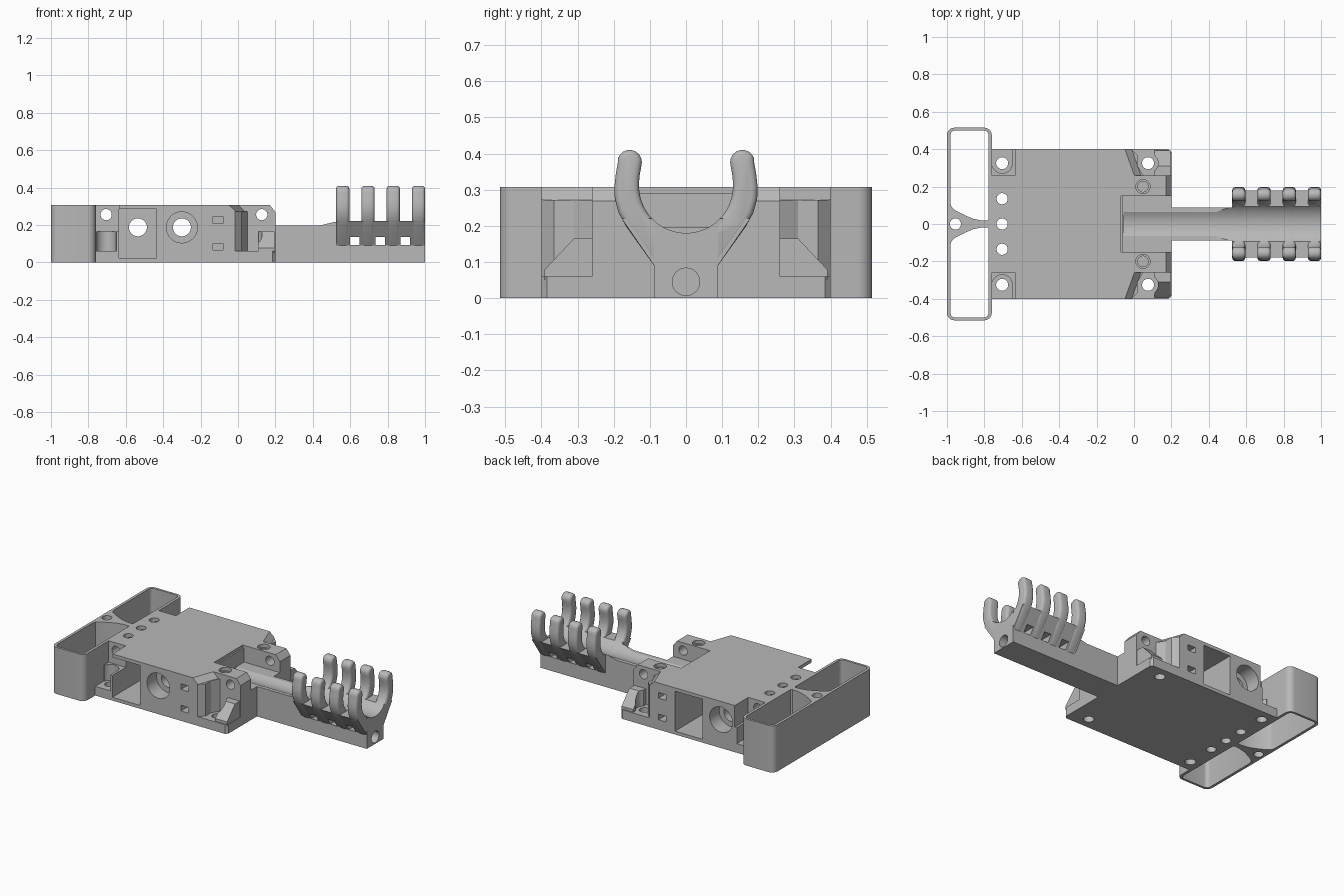
import bpy, bmesh
from math import sin, cos, pi, radians

if "Cube" in bpy.data.objects:
    bpy.data.objects.remove(bpy.data.objects["Cube"], do_unlink=True)

grey = bpy.data.materials.new("light grey plastic")
grey.use_nodes = True
grey.diffuse_color = (0.48, 0.48, 0.48, 1)
grey.node_tree.nodes["Principled BSDF"].inputs["Base Color"].default_value = grey.diffuse_color

AXES = {"X": lambda u, v, w: (w, u, v),
        "Y": lambda u, v, w: (u, w, v),
        "Z": lambda u, v, w: (u, v, w)}


def finish(bm, name):
    bmesh.ops.recalc_face_normals(bm, faces=bm.faces)
    mesh = bpy.data.meshes.new(name)
    bm.to_mesh(mesh)
    bm.free()
    mesh.materials.append(grey)
    obj = bpy.data.objects.new(name, mesh)
    bpy.context.collection.objects.link(obj)
    return obj


def prism(name, points, axis, lo, hi):
    """Extrude a flat outline along an axis."""
    bm = bmesh.new()
    place = AXES[axis]
    a = [bm.verts.new(place(u, v, lo)) for u, v in points]
    b = [bm.verts.new(place(u, v, hi)) for u, v in points]
    bm.faces.new(a)
    bm.faces.new(b)
    n = len(points)
    for i in range(n):
        j = (i + 1) % n
        bm.faces.new((a[i], a[j], b[j], b[i]))
    return finish(bm, name)


def hull(name, points):
    bm = bmesh.new()
    for p in points:
        bm.verts.new(p)
    bmesh.ops.convex_hull(bm, input=bm.verts)
    return finish(bm, name)


def rect(u0, u1, v0, v1):
    return [(u0, v0), (u1, v0), (u1, v1), (u0, v1)]


def arc(u, v, r, start, end, steps):
    span = radians(end - start) / steps
    return [(u + r * cos(radians(start) + span * i),
             v + r * sin(radians(start) + span * i)) for i in range(steps + 1)]


def circle(u, v, r, n=32):
    return arc(u, v, r, 0, 360, n)[:-1]


def apply_modifier(obj, mod):
    with bpy.context.temp_override(object=obj, active_object=obj, selected_objects=[obj]):
        bpy.ops.object.modifier_apply(modifier=mod.name)


def boolean(obj, tool, operation="DIFFERENCE"):
    mod = obj.modifiers.new("boolean", "BOOLEAN")
    mod.operation = operation
    mod.solver = "EXACT"
    mod.object = tool
    apply_modifier(obj, mod)
    bpy.data.objects.remove(tool, do_unlink=True)


def cut(obj, points, axis, lo, hi):
    boolean(obj, prism("cutter", points, axis, lo, hi))


TOP = 0.307

# Main body block with small corner chamfers at the arm end
body = prism("body", [(-0.77, -0.4), (0.185, -0.4), (0.2, -0.385), (0.2, 0.385),
                      (0.185, 0.4), (-0.77, 0.4)], "Z", 0, TOP)

# Slot for the arm, with a shallow lip, and the sloped end edge
cut(body, rect(-0.06, 0.3, -0.15, 0.15), "Z", 0.197, 0.4)
cut(body, rect(-0.07, -0.05, -0.15, 0.15), "Z", 0.29, 0.4)
cut(body, [(0.16, 0.32), (0.22, 0.32), (0.22, 0.243)], "Y", -0.3, 0.3)
cut(body, circle(0, 0.31, 0.13, 48), "X", -0.055, 0.3)

for s in (1, -1):
    def side(points):
        return [(x, y * s) for x, y in points]

    # Screw recess beside the handle
    cut(body, side(rect(-0.9, -0.635, 0.26, 0.5)), "Z", 0.165, 0.4)
    cut(body, side(rect(-0.9, -0.65, 0.31, 0.5)), "Z", 0.06, 0.2)
    cut(body, circle(-0.705, 0.325 * s, 0.054), "Z", 0.06, 0.2)

    # Faceted screw recess at the arm end and its bevelled upper edge
    cut(body, side([(-0.065, 0.45), (0.02, 0.365), (0.02, 0.31), (0.05, 0.26),
                    (0.3, 0.26), (0.3, 0.45)]), "Z", 0.06, 0.4)
    boolean(body, hull("cutter", [(x, y * s, z) for x, y, z in (
        (-0.08, 0.45, 0.32), (-0.011, 0.26, 0.32), (0.1, 0.26, 0.32),
        (0.1, 0.45, 0.32), (-0.03, 0.45, 0.272), (0.037, 0.26, 0.272),
        (0.1, 0.45, 0.272), (0.1, 0.26, 0.272))]))

    # Sloped gusset closing the end of that recess, scalloped round the screw
    gusset = prism("gusset", [(y * s, z) for y, z in (
        (0.25, 0.05), (0.392, 0.05), (0.392, 0.078), (0.31, 0.165), (0.25, 0.165))],
        "X", 0.11, 0.195)
    cut(gusset, circle(0.075, 0.325 * s, 0.054), "Z", 0.0, 0.3)
    boolean(body, gusset, "UNION")

    # Vertical screw holes
    cut(body, circle(-0.705, 0.325 * s, 0.032), "Z", -0.1, 0.4)
    cut(body, circle(0.075, 0.325 * s, 0.032), "Z", -0.1, 0.4)
    cut(body, circle(-0.705, 0.135 * s, 0.03), "Z", -0.1, 0.4)
    cut(body, circle(0.048, 0.2 * s, 0.038), "Z", 0.285, 0.4)
    cut(body, circle(0.048, 0.2 * s, 0.028), "Z", 0.1, 0.4)

    # Square pocket on one side lines up with a round socket on the other
    square, socket = (-0.535, -0.3) if s < 0 else (-0.3, -0.535)
    lo, hi = sorted((0.45 * s, -0.2 * s))
    cut(body, rect(square - 0.1, square + 0.1, 0.022, 0.285), "Y", lo, hi)
    lo, hi = sorted((0.45 * s, 0.3 * s))
    cut(body, circle(socket, 0.187, 0.083, 40), "Y", lo, hi)
    lo, hi = sorted((0.45 * s, 0.15 * s))
    cut(body, circle(socket, 0.187, 0.048), "Y", lo, hi)

    # Two small slots
    lo, hi = sorted((0.45 * s, 0.3 * s))
    for z in (0.207, 0.065):
        cut(body, rect(-0.135, -0.08, z, z + 0.037), "Y", lo, hi)

# Centre screw hole and the two cross holes
cut(body, circle(-0.705, 0, 0.03), "Z", -0.1, 0.4)
for x in (-0.705, 0.127):
    cut(body, circle(x, 0.255, 0.03), "Y", -0.5, 0.5)

# Handle frame: rounded outline, two open bays and a waisted bridge
outline = (arc(-0.8, 0.475, 0.04, 0, 90, 6) + arc(-0.96, 0.475, 0.04, 90, 180, 6)
           + arc(-0.96, -0.475, 0.04, 180, 270, 6) + arc(-0.8, -0.475, 0.04, 270, 360, 6))
handle = prism("handle_frame", outline, "Z", 0, TOP)
for s in (1, -1):
    bay = (arc(-0.803, 0.475, 0.025, 0, 90, 6) + arc(-0.957, 0.475, 0.025, 90, 180, 6)
           + [(-0.982, 0.115), (-0.975, 0.09), (-0.955, 0.073), (-0.9, 0.045),
              (-0.86, 0.028), (-0.82, 0.02), (-0.787, 0.018), (-0.778, 0.024)])
    cut(handle, [(x, y * s) for x, y in bay], "Z", -0.1, 0.4)
cut(handle, circle(-0.955, 0, 0.03), "Z", -0.1, 0.4)

# Arm with a groove along the top and a bore in its end
arm = prism("arm", [(0.18, 0), (1, 0), (1, 0.22), (0.53, 0.22), (0.44, 0.197), (0.18, 0.197)],
            "Y", -0.088, 0.088)
# Flared trough at the end of the arm
flare = [(0.088, 0.09), (0.178, 0.22), (-0.178, 0.22), (-0.088, 0.09)]
boolean(arm, prism("trough", flare, "X", 0.525, 0.999), "UNION")
cut(arm, circle(0, 0.31, 0.13, 48), "X", 0.1, 1.1)
cut(arm, circle(0, 0.045, 0.038), "X", 0.7, 1.1)
for x in (0.6, 0.735, 0.87):
    cut(arm, rect(x, x + 0.05, 0.092, 0.135), "Y", -0.3, 0.3)

# Four rounded cradle ribs with inward-curving tips
half = ([(0.085, 0.085), (0.165, 0.197), (0.186, 0.235), (0.197, 0.275), (0.198, 0.31),
         (0.194, 0.345), (0.189, 0.372)]
        + arc(0.156, 0.376, 0.034, 20, 180, 8) + [(0.125, 0.357), (0.129, 0.335)])
rib_outline = half + arc(0, 0.31, 0.13, 0, -180, 28) + [(-y, z) for y, z in reversed(half)]
for i in range(4):
    x = 0.525 + 0.135 * i
    rib = prism("cradle_rib_%d" % (i + 1), rib_outline, "X", x, x + 0.07)
    bevel = rib.modifiers.new("rounded edges", "BEVEL")
    bevel.width = 0.016
    bevel.segments = 3
    bevel.limit_method = "ANGLE"
    bevel.angle_limit = radians(60)
    apply_modifier(rib, bevel)

# Smooth the ribs; the machined-looking parts only blend their round walls
for obj in list(bpy.context.scene.objects):
    if obj.type == "MESH":
        bpy.ops.object.select_all(action="DESELECT")
        obj.select_set(True)
        bpy.context.view_layer.objects.active = obj
        is_rib = obj.name.startswith("cradle_rib")
        bpy.ops.object.shade_smooth_by_angle(angle=radians(35 if is_rib else 16))
